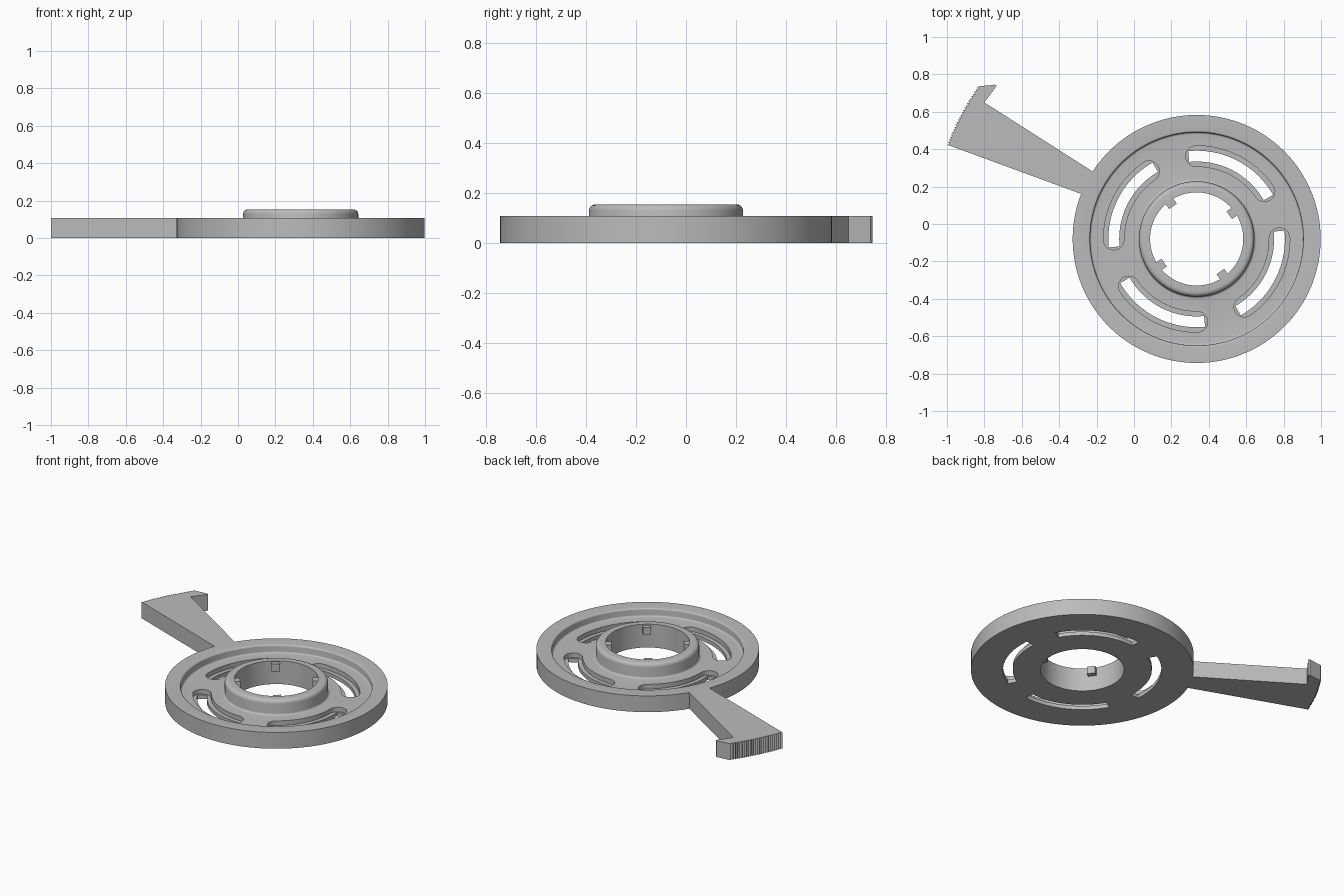
import bpy, bmesh
from math import sin, cos, pi, radians
from mathutils import Matrix, Vector

if "Cube" in bpy.data.objects:
    bpy.data.objects.remove(bpy.data.objects["Cube"], do_unlink=True)

CX, CY = 0.335, -0.08      # wheel centre
RIM_TOP, FLOOR, HUB_TOP = 0.107, 0.055, 0.153

grey = bpy.data.materials.new("plain_grey")
grey.use_nodes = True
grey.diffuse_color = (0.5, 0.5, 0.5, 1)
grey.node_tree.nodes["Principled BSDF"].inputs["Base Color"].default_value = (0.5, 0.5, 0.5, 1)


def make_object(name, bm):
    bmesh.ops.recalc_face_normals(bm, faces=bm.faces[:])
    mesh = bpy.data.meshes.new(name)
    bm.to_mesh(mesh)
    bm.free()
    mesh.materials.append(grey)
    obj = bpy.data.objects.new(name, mesh)
    bpy.context.collection.objects.link(obj)
    return obj


def polar(r, degrees):
    a = radians(degrees)
    return (CX + r * cos(a), CY + r * sin(a))


def prism(name, outline, z0, z1):
    bm = bmesh.new()
    face = bm.faces.new([bm.verts.new((x, y, z0)) for x, y in outline])
    top = bmesh.ops.extrude_face_region(bm, geom=[face])["geom"]
    verts = [v for v in top if isinstance(v, bmesh.types.BMVert)]
    bmesh.ops.translate(bm, verts=verts, vec=(0, 0, z1 - z0))
    return make_object(name, bm)


def lathe(name, profile, steps=128):
    bm = bmesh.new()
    rings = [[bm.verts.new((*polar(r, 360 * i / steps), z)) for i in range(steps)]
             for r, z in profile]
    for a, b in zip(rings, rings[1:] + rings[:1]):
        for i in range(steps):
            j = (i + 1) % steps
            bm.faces.new((a[i], a[j], b[j], b[i]))
    return make_object(name, bm)


def fillet(r, z, radius, start, end, steps=5):
    angles = [radians(start + (end - start) * i / steps) for i in range(steps + 1)]
    return [(r + radius * cos(a), z + radius * sin(a)) for a in angles]


def arc_slot(name, radius, half, start, end, z0, z1, rounded):
    steps = 24
    angles = [start + (end - start) * i / steps for i in range(steps + 1)]
    outline = [polar(radius + half, a) for a in angles]
    caps = 10 if rounded else 0
    ex, ey = polar(radius, end)
    sx, sy = polar(radius, start)
    for i in range(1, caps):
        a = radians(end) + pi * i / caps
        outline.append((ex + half * cos(a), ey + half * sin(a)))
    outline += [polar(radius - half, a) for a in reversed(angles)]
    for i in range(1, caps):
        a = radians(start) + pi + pi * i / caps
        outline.append((sx + half * cos(a), sy + half * sin(a)))
    return prism(name, outline, z0, z1)


# Wheel: rim, sunken floor and raised hub around the bore
profile = [(0.249, 0), (0.663, 0), (0.663, RIM_TOP)]
profile += fillet(0.58, RIM_TOP - 0.01, 0.01, 90, 180)
profile += fillet(0.56, FLOOR + 0.01, 0.01, 0, -90)
profile += fillet(0.32, FLOOR + 0.012, 0.012, 270, 180)
profile += fillet(0.283, HUB_TOP - 0.025, 0.025, 0, 90)
profile += [(0.249, HUB_TOP)]
wheel = lathe("wheel", profile)

# Four curved slots: a wide pocket above a narrow through opening
cutters = []
for k in range(4):
    a0, a1 = 35 + 90 * k, 90.5 + 90 * k
    cutters.append(arc_slot("slot_pocket", 0.443, 0.055, a0, a1, 0.025, 0.2, True))
    cutters.append(arc_slot("slot_opening", 0.443, 0.029, a0 - 5, a1 + 5, -0.1, 0.04, False))
for cutter in cutters:
    cutter.hide_render = True
    mod = wheel.modifiers.new("slot", "BOOLEAN")
    mod.operation, mod.solver, mod.object = "DIFFERENCE", "EXACT", cutter
bpy.context.view_layer.update()
graph = bpy.context.evaluated_depsgraph_get()
cut_mesh = bpy.data.meshes.new_from_object(wheel.evaluated_get(graph))
wheel.modifiers.clear()
wheel.data = cut_mesh
for cutter in cutters:
    bpy.data.objects.remove(cutter, do_unlink=True)

# Four small keys inside the bore
for k in range(4):
    bm = bmesh.new()
    bmesh.ops.create_cube(bm, size=1, matrix=Matrix.Diagonal((0.045, 0.05, 0.048, 1)))
    turn = 36 + 90 * k
    spot = Vector((*polar(0.238, turn), 0.122))
    bm.transform(Matrix.Translation(spot) @ Matrix.Rotation(radians(turn), 4, "Z"))
    make_object(f"bore_key_{k + 1}", bm)

# Lever arm with a hooked corner and a finely ridged end
arm = [(-0.195, 0.264), (-0.80, 0.65), (-0.735, 0.738), (-0.743, 0.745), (-0.83, 0.736)]
teeth = 24
for i in range(2 * teeth + 1):
    arm.append(polar(1.427 if i % 2 == 0 else 1.416, 145.3 + 14 * i / (2 * teeth)))
arm += [(-0.25, 0.149)]
prism("lever_arm", arm, 0, RIM_TOP)

# Smooth the round wheel only, keeping its edges crisp
bpy.ops.object.select_all(action="DESELECT")
wheel.select_set(True)
bpy.context.view_layer.objects.active = wheel
bpy.ops.object.shade_smooth_by_angle(angle=radians(30))
